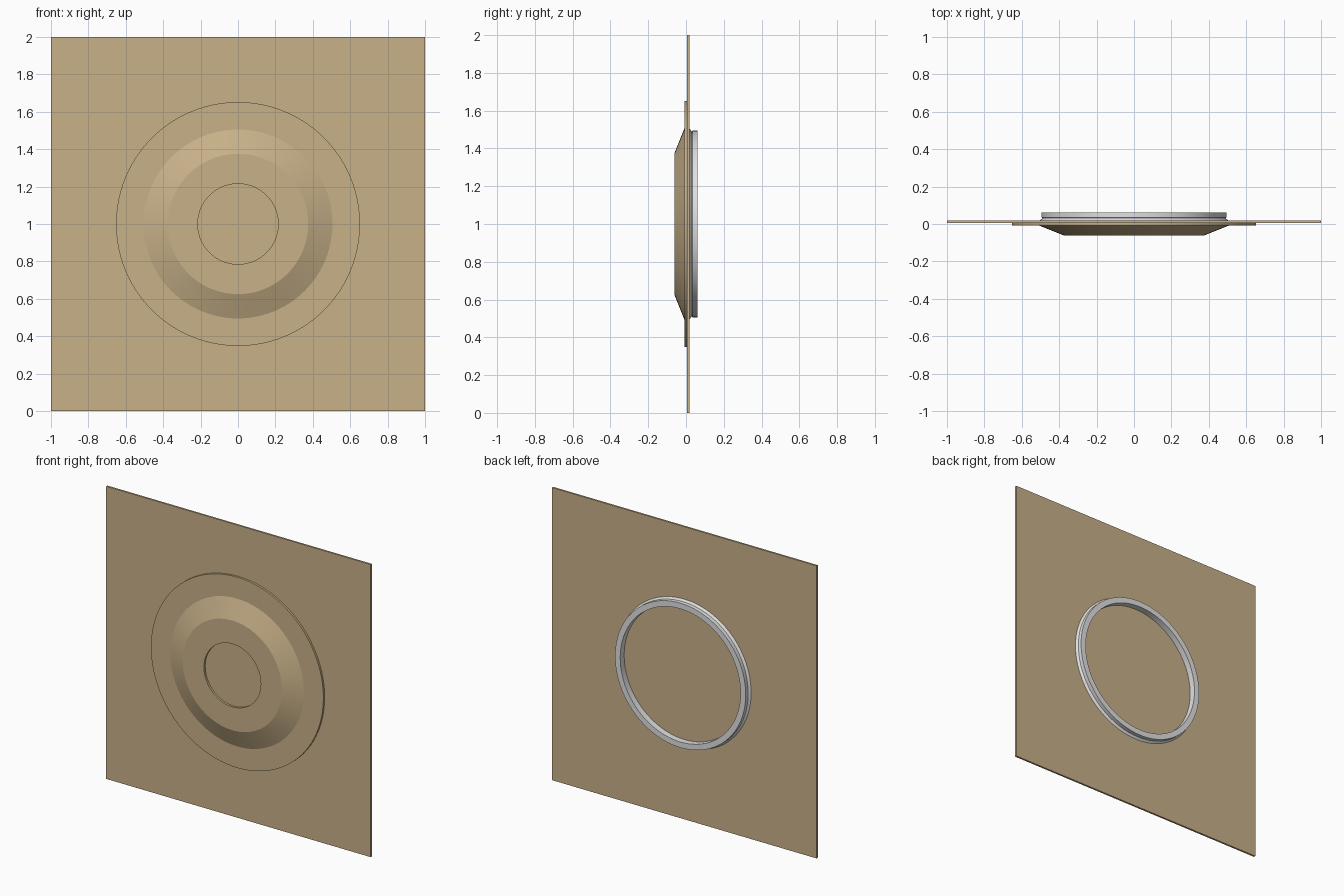
import bpy, bmesh, math

if "Cube" in bpy.data.objects:
    bpy.data.objects.remove(bpy.data.objects["Cube"])

SEGMENTS = 96
CENTRE_Z = 1.0


def material(name, rgb):
    mat = bpy.data.materials.new(name)
    mat.diffuse_color = (*rgb, 1.0)
    mat.use_nodes = True
    mat.node_tree.nodes["Principled BSDF"].inputs["Base Color"].default_value = mat.diffuse_color
    return mat


tan = material("warm tan", (0.578, 0.440, 0.250))
silver = material("light grey", (0.75, 0.75, 0.76))


def finish(name, bm, mat):
    bmesh.ops.recalc_face_normals(bm, faces=bm.faces)
    mesh = bpy.data.meshes.new(name)
    bm.to_mesh(mesh)
    bm.free()
    mesh.materials.append(mat)
    obj = bpy.data.objects.new(name, mesh)
    bpy.context.collection.objects.link(obj)
    return obj


def lathe(name, profile, mat, closed):
    """Spin (radius, y) points about the y axis through the panel centre."""
    bm = bmesh.new()
    verts = [bm.verts.new((r, y, 0)) for r, y in profile]
    count = len(verts)
    edges = [bm.edges.new((verts[i], verts[(i + 1) % count]))
             for i in range(count if closed else count - 1)]
    bmesh.ops.spin(bm, geom=verts + edges, cent=(0, 0, 0), axis=(0, 1, 0),
                   angle=math.tau, steps=SEGMENTS, use_duplicate=False)
    bmesh.ops.remove_doubles(bm, verts=bm.verts, dist=1e-5)
    bmesh.ops.translate(bm, verts=bm.verts, vec=(0, 0, CENTRE_Z))
    obj = finish(name, bm, mat)
    bpy.ops.object.select_all(action='DESELECT')
    obj.select_set(True)
    bpy.context.view_layer.objects.active = obj
    bpy.ops.object.shade_smooth_by_angle(angle=math.radians(15))
    return obj


# Thin square backing sheet
bm = bmesh.new()
bmesh.ops.create_cube(bm, size=1)
bmesh.ops.scale(bm, verts=bm.verts, vec=(2, 0.013, 2))
bmesh.ops.translate(bm, verts=bm.verts, vec=(0, 0.0115, CENTRE_Z))
finish("square_panel", bm, tan)

# Front dish: flat flange, sloped shoulder, flat face, shallow round recess
lathe("front_dish", [(0, -0.047), (0.215, -0.047), (0.215, -0.061),
                     (0.375, -0.061), (0.505, -0.009), (0.652, -0.009),
                     (0.652, 0.005), (0, 0.005)], tan, closed=False)

# Back ring with a flared foot and a slim groove above it
lathe("back_ring", [(0.455, 0.018), (0.505, 0.018), (0.488, 0.031),
                    (0.494, 0.034), (0.494, 0.061), (0.455, 0.061)],
      silver, closed=True)
